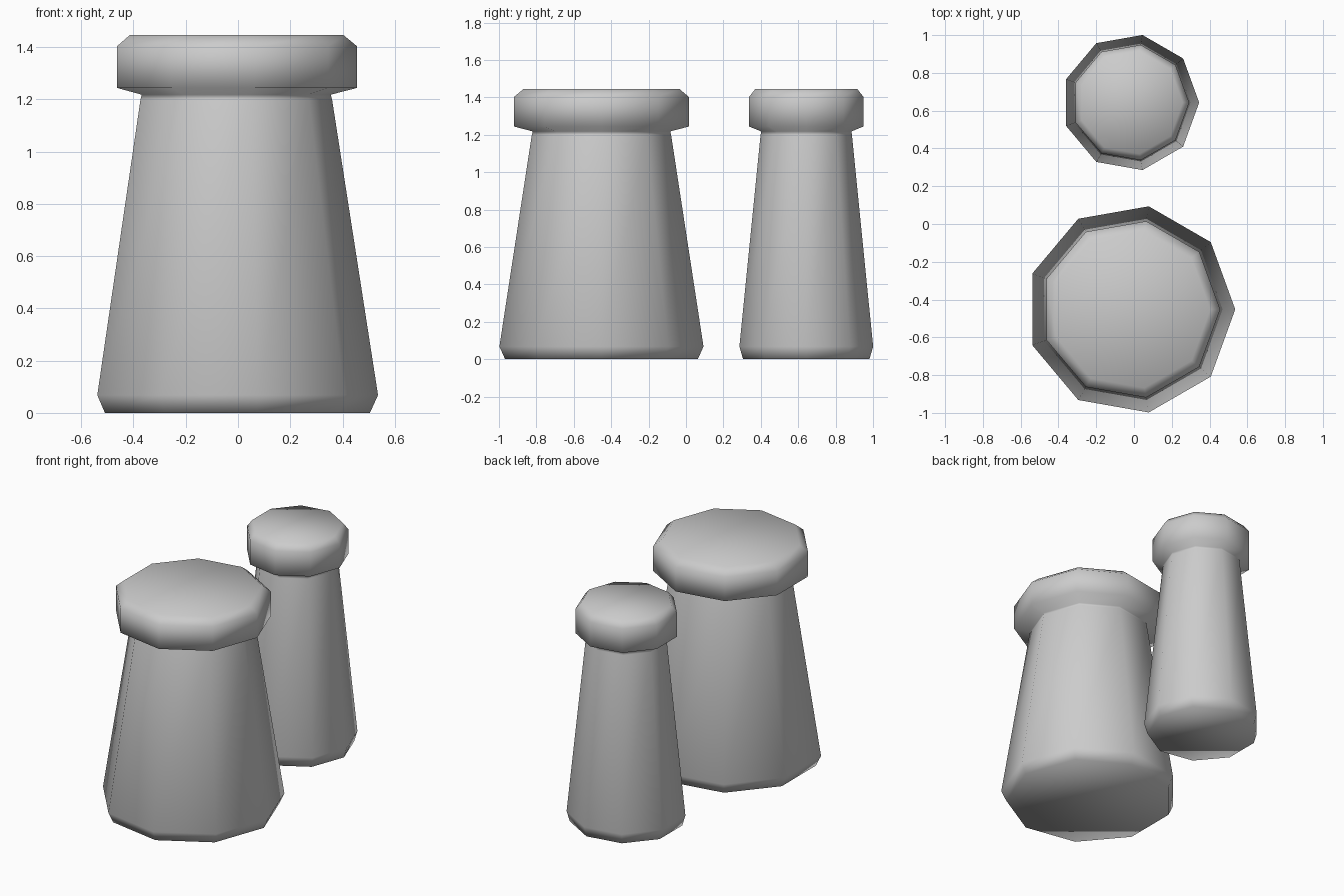
import bpy, bmesh
from math import cos, sin, tau

if "Cube" in bpy.data.objects:
    bpy.data.objects.remove(bpy.data.objects["Cube"])

SIDES = 9


def lathe(name, centre, profile):
    """Nine-sided solid from (radius, height) rings, capped at both ends."""
    bm = bmesh.new()
    rings = [[bm.verts.new((r * cos(tau * i / SIDES), r * sin(tau * i / SIDES), z))
              for i in range(SIDES)] for r, z in profile]
    for low, high in zip(rings, rings[1:]):
        for i in range(SIDES):
            j = (i + 1) % SIDES
            bm.faces.new((low[i], low[j], high[j], high[i]))
    bm.faces.new(rings[0][::-1])
    bm.faces.new(rings[-1])
    for face in bm.faces:
        face.smooth = True
    mesh = bpy.data.meshes.new(name)
    bm.to_mesh(mesh)
    bm.free()
    obj = bpy.data.objects.new(name, mesh)
    obj.location = (*centre, 0)
    bpy.context.collection.objects.link(obj)
    return obj


# Wide shaker: chamfered foot, tapered body, overhanging bevelled lid
lathe("wide_shaker", (-0.018, -0.452),
      [(0.523, 0), (0.554, 0.068), (0.378, 1.20), (0.373, 1.218),
       (0.474, 1.244), (0.474, 1.403), (0.422, 1.446)])

# Narrow shaker
lathe("narrow_shaker", (-0.018, 0.643),
      [(0.343, 0), (0.363, 0.068), (0.248, 1.20), (0.245, 1.218),
       (0.310, 1.244), (0.310, 1.403), (0.276, 1.446)])
